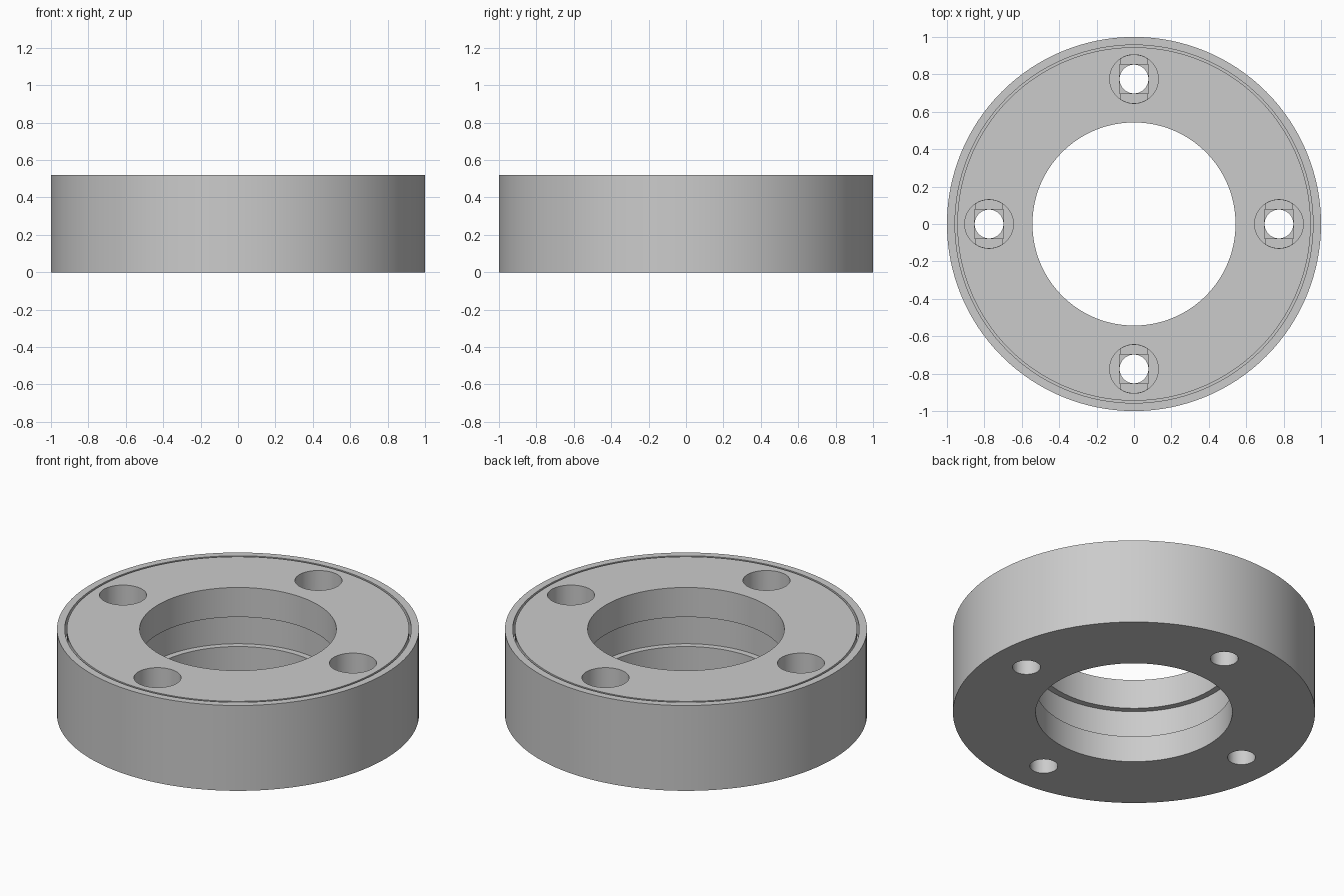
import bpy, bmesh, math
from mathutils import Vector

cube = bpy.data.objects.get("Cube")
if cube:
    bpy.data.objects.remove(cube, do_unlink=True)

HEIGHT = 0.52
BORE, RECESS = 0.543, 0.58
BOLT_CIRCLE = 0.775
HOLE = 0.078

grey = bpy.data.materials.new("plain grey")
grey.use_nodes = True
colour = (0.6, 0.6, 0.6, 1)
grey.diffuse_color = colour
grey.node_tree.nodes["Principled BSDF"].inputs["Base Color"].default_value = colour


def add_object(name, bm):
    bmesh.ops.recalc_face_normals(bm, faces=bm.faces)
    mesh = bpy.data.meshes.new(name)
    bm.to_mesh(mesh)
    bm.free()
    mesh.materials.append(grey)
    obj = bpy.data.objects.new(name, mesh)
    bpy.context.collection.objects.link(obj)
    return obj


def lathe(name, profile, segments):
    bm = bmesh.new()
    verts = [bm.verts.new((r, 0, z)) for r, z in profile]
    edges = [bm.edges.new((a, b)) for a, b in zip(verts, verts[1:] + verts[:1])]
    bmesh.ops.spin(bm, geom=verts + edges, cent=(0, 0, 0), axis=(0, 0, 1),
                   angle=math.tau, steps=segments, use_duplicate=False)
    bmesh.ops.remove_doubles(bm, verts=bm.verts, dist=1e-5)
    return add_object(name, bm)


def circle(radius, segments=48):
    steps = [math.tau * (i + 0.5) / segments for i in range(segments)]
    return [(radius * math.cos(a), radius * math.sin(a)) for a in steps]


def cut_bolt_holes(target, outline, bottom):
    """Cut the same prism at the four bolt positions, open at the top."""
    bm = bmesh.new()
    for x, y in ((1, 0), (0, 1), (-1, 0), (0, -1)):
        base = [bm.verts.new((x * BOLT_CIRCLE + px, y * BOLT_CIRCLE + py, bottom))
                for px, py in outline]
        face = bm.faces.new(base)
        top = bmesh.ops.extrude_face_region(bm, geom=[face], use_keep_orig=True)["geom"]
        moved = [v for v in top if isinstance(v, bmesh.types.BMVert)]
        bmesh.ops.translate(bm, verts=moved, vec=Vector((0, 0, HEIGHT + 0.1 - bottom)))
    cutter = add_object("hole_cutter", bm)
    cutter.hide_render = True
    mod = target.modifiers.new("bolt holes", "BOOLEAN")
    mod.operation = "DIFFERENCE"
    mod.solver = "EXACT"
    mod.object = cutter
    bpy.context.view_layer.objects.active = target
    bpy.ops.object.modifier_apply(modifier=mod.name)
    bpy.data.objects.remove(cutter, do_unlink=True)


# Ring body: outer wall, thin groove in the top, bore with a wider recess
ring = lathe("flange_ring", [
    (1, 0), (1, HEIGHT),
    (0.957, HEIGHT), (0.957, 0.42), (0.945, 0.42), (0.945, HEIGHT),
    (BORE, HEIGHT), (BORE, 0.34), (RECESS, 0.34), (RECESS, 0.16),
    (BORE, 0.16), (BORE, 0),
], 128)

# Bolt holes: counterbore, shallow slot, shallow square, then through hole
SEAT = 0.26
slot = [(max(-HOLE, min(HOLE, x)), y) for x, y in circle(0.129)
        if abs(y) > 0.1]
s = HOLE - 0.0005
square = [(-s, -s), (s, -s), (s, s), (-s, s)]
cut_bolt_holes(ring, circle(0.13), SEAT)
cut_bolt_holes(ring, slot, SEAT - 0.01)
cut_bolt_holes(ring, square, SEAT - 0.02)
cut_bolt_holes(ring, circle(HOLE - 0.001), -0.1)

# Smooth round walls with sharp rims
bpy.ops.object.select_all(action="DESELECT")
ring.select_set(True)
bpy.context.view_layer.objects.active = ring
bpy.ops.object.shade_smooth_by_angle(angle=math.radians(30))
